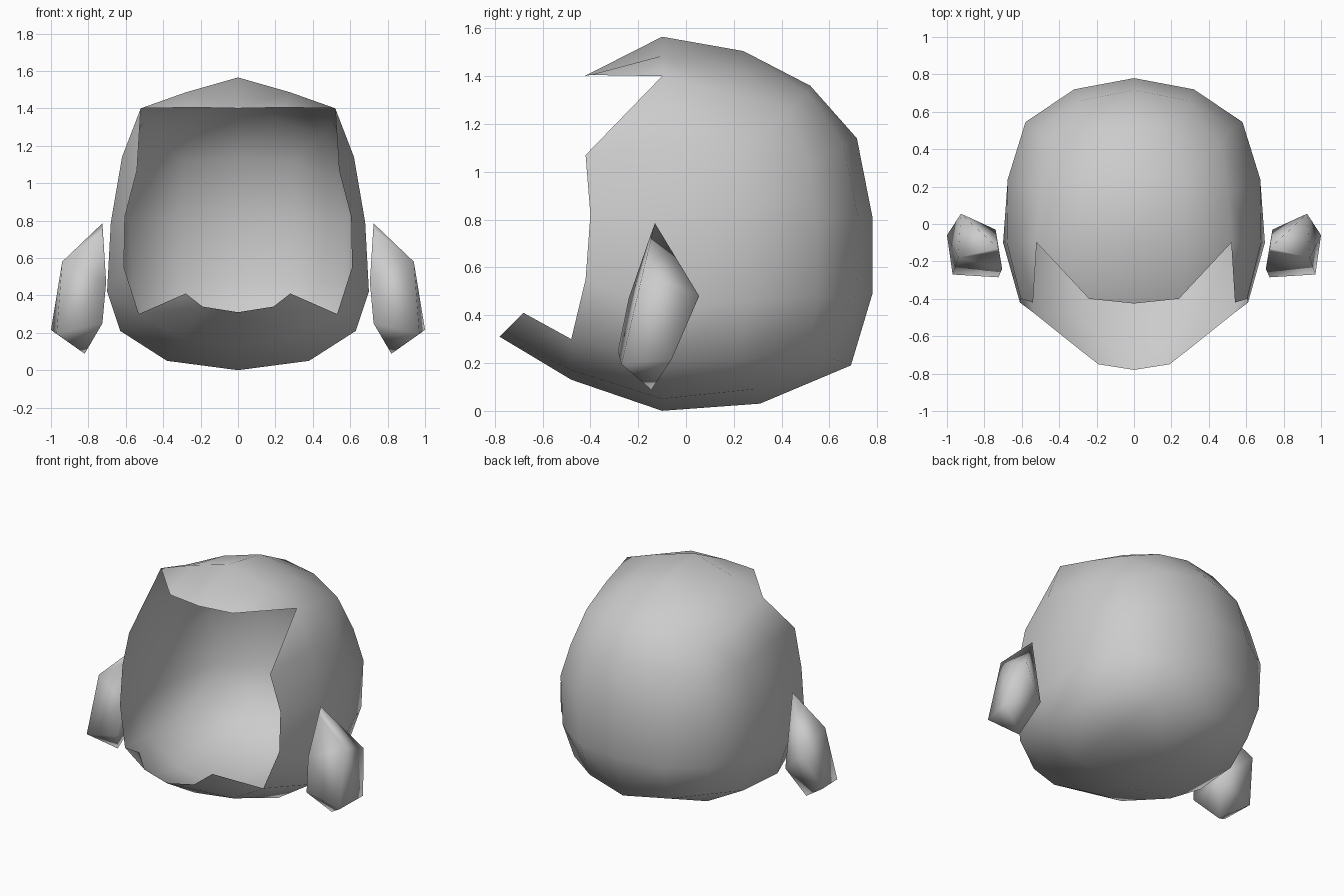
import bpy, bmesh, math
from mathutils import Vector

if "Cube" in bpy.data.objects:
    bpy.data.objects.remove(bpy.data.objects["Cube"])


def add_part(name, bm):
    """Turn a half into a smooth object mirrored across x = 0."""
    bmesh.ops.recalc_face_normals(bm, faces=bm.faces)
    me = bpy.data.meshes.new(name)
    bm.to_mesh(me)
    bm.free()
    me.shade_smooth()
    ob = bpy.data.objects.new(name, me)
    bpy.context.collection.objects.link(ob)
    mod = ob.modifiers.new("Mirror", 'MIRROR')
    mod.use_clip = True
    return ob


# --- hood: rounded cube shell, 4 x 4 cells per side, open at the front ---
# Grid keys are (x 0..2, y -2..2, z -2..2); profiles walk around the cube.
WALK = [(0, 2), (1, 2), (2, 2), (2, 1), (2, 0), (2, -1), (2, -2),
        (1, -2), (0, -2), (-1, -2), (-2, -2)]
side = [(-.1, 1.565), (.24, 1.505), (.52, 1.36), (.715, 1.14), (.78, .81), (.78, .49),
        (.69, .19), (.31, .03), (-.1, 0), (-.48, .13), (-.78, .31)]
front = [(0, 1.565), (.28, 1.485), (.52, 1.40), (.62, 1.14), (.68, .79), (.70, .42),
         (.63, .21), (.38, .05)]
level = [(0, .78), (.32, .72), (.58, .545), (.675, .24)]

known = {}
for (a, b), (x, z) in zip(WALK, front):
    known[a, 0, b] = Vector((x, -.1, z))
for (a, b), (x, y) in zip(WALK, level):
    known[a, b, 0] = Vector((x, y, .81))
for (a, b), (y, z) in zip(WALK, side):
    known[0, a, b] = Vector((0, y, z))
# rim of the face opening, from brim to chin
known.update({
    (0, -1, 2): Vector((0, -.425, 1.40)),
    (1, -1, 2): Vector((.24, -.40, 1.405)),
    (2, -1, 1): Vector((.54, -.42, 1.07)),
    (2, -1, 0): Vector((.605, -.40, .82)),
    (2, -1, -1): Vector((.61, -.42, .55)),
    (2, -1, -2): Vector((.53, -.48, .30)),
    (2, -2, -2): Vector((.28, -.68, .41)),
    (1, -2, -2): Vector((.19, -.75, .34)),
    (1, -1, -2): Vector((.30, -.48, .17)),
})
# fuller back corners
known.update({
    (1, 1, 2): Vector((.28, .24, 1.42)),
    (2, 2, 2): Vector((.46, .43, 1.26)),
    (1, 2, 1): Vector((.29, .66, 1.11)),
    (2, 2, -1): Vector((.56, .55, .48)),
    (2, 1, -1): Vector((.67, .24, .46)),
    (1, 2, -1): Vector((.32, .71, .47)),
    (2, 2, -2): Vector((.50, .51, .26)),
    (2, 1, -2): Vector((.60, .23, .21)),
    (1, 2, -2): Vector((.31, .61, .22)),
    (1, 1, -2): Vector((.36, .28, .09)),
})


def ellipsoid(key):
    d = Vector([math.tan(n * math.pi / 8) for n in key]).normalized()
    return Vector((.69 * d.x, -.1 + .88 * d.y, .78 + .78 * d.z))


def place(key):
    """Known point, or the ellipsoid nudged towards its known neighbours."""
    if key in known:
        return known[key]
    shift, total = Vector(), 0
    for k, p in known.items():
        w = 1 / math.dist(k, key) ** 4
        shift += (p - ellipsoid(k)) * w
        total += w
    return ellipsoid(key) + shift / total


def kept(key):
    x, y, z = key
    return (y > -2 or z == -2) and key != (2, -1, 2)


bm = bmesh.new()
verts = {}
for axis in range(3):
    u, v = [n for n in range(3) if n != axis]
    for s in ((2,) if axis == 0 else (-2, 2)):
        for a in range(0 if u == 0 else -2, 2):
            for b in range(-2, 2):
                quad = []
                for da, db in ((0, 0), (1, 0), (1, 1), (0, 1)):
                    key = [s, s, s]
                    key[u], key[v] = a + da, b + db
                    quad.append(tuple(key))
                corners = [k for k in quad if kept(k)]
                at_brim = max(k[2] for k in quad) == 2
                if len(corners) == 4 or (len(corners) == 3 and at_brim):
                    for k in corners:
                        if k not in verts:
                            verts[k] = bm.verts.new(place(k))
                    bm.faces.new([verts[k] for k in corners])
add_part("hood", bm)

# --- side pods: faceted drops hanging beside the hood ---
bm = bmesh.new()
for p in [(.725, -.13, .785), (.73, -.15, .73), (.94, -.18, .58), (.925, .055, .48),
          (.705, -.24, .47), (1.0, -.06, .215), (.97, -.27, .195),
          (.725, -.285, .25), (.82, -.145, .088), (.74, -.03, .30)]:
    bm.verts.new(p)
bmesh.ops.convex_hull(bm, input=bm.verts)
loose = [v for v in bm.verts if not v.link_faces]
bmesh.ops.delete(bm, geom=loose, context='VERTS')
add_part("side_pods", bm)
